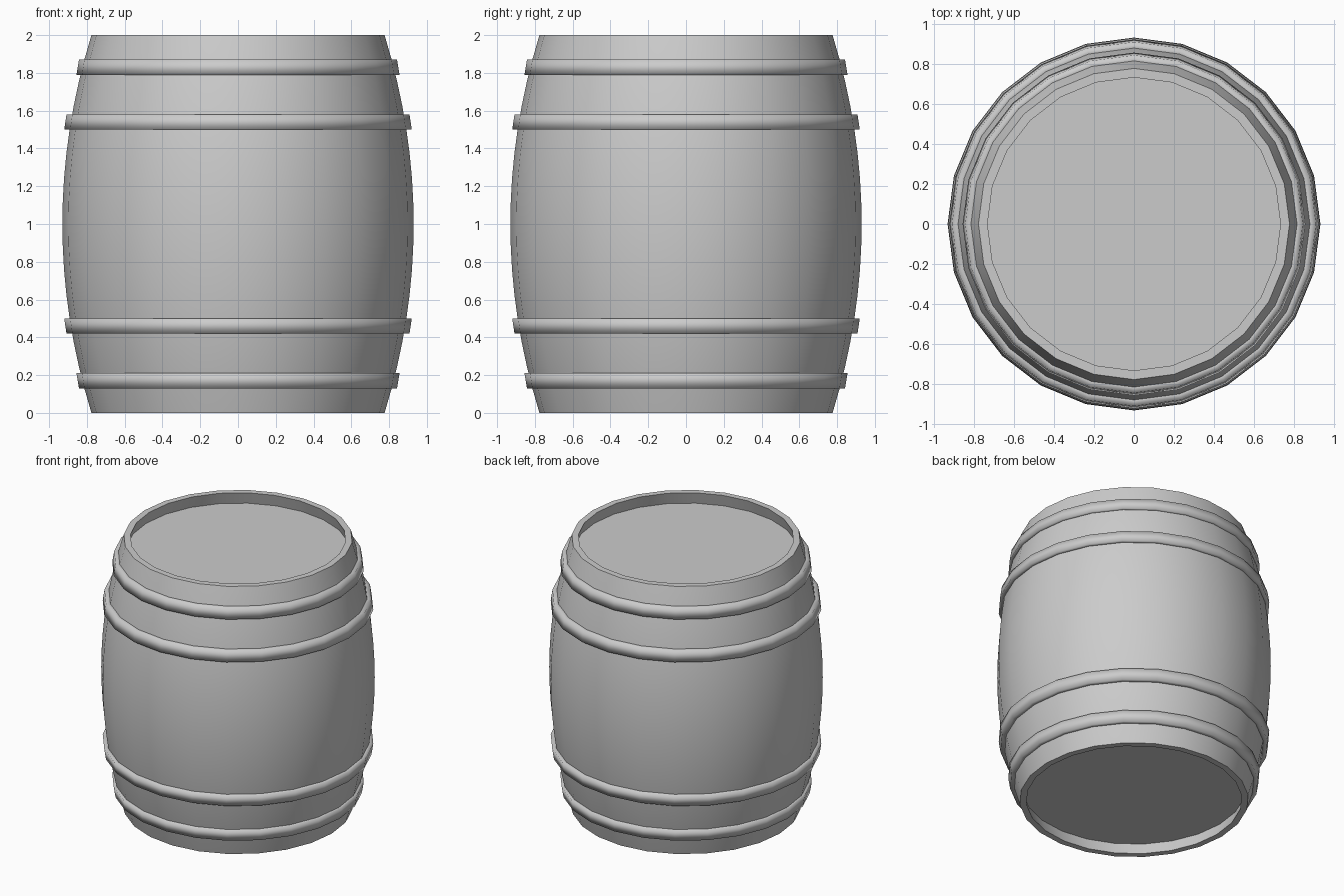
import bpy, bmesh, math

if "Cube" in bpy.data.objects:
    bpy.data.objects.remove(bpy.data.objects["Cube"])

SIDES = 24

grey = bpy.data.materials.new("plain grey")
grey.use_nodes = True
COLOUR = (0.6, 0.6, 0.6, 1)
grey.diffuse_color = COLOUR
grey.node_tree.nodes["Principled BSDF"].inputs["Base Color"].default_value = COLOUR


def bulge(z):
    """Outer radius of the staves at height z."""
    return 0.93 - 0.154 * (z - 1) ** 2


def lathe(name, profile, closed=True, smooth_angle=30):
    """Revolve (radius, height) points about z; an open profile is capped at its ends."""
    bm = bmesh.new()
    rings = []
    for r, z in profile:
        rings.append([bm.verts.new((r * math.cos(a), r * math.sin(a), z))
                      for a in (math.tau * i / SIDES for i in range(SIDES))])
    pairs = list(zip(rings, rings[1:]))
    if closed:
        pairs.append((rings[-1], rings[0]))
    for low, high in pairs:
        for i in range(SIDES):
            j = (i + 1) % SIDES
            bm.faces.new((low[i], low[j], high[j], high[i]))
    if not closed:
        bm.faces.new(rings[0])
        bm.faces.new(rings[-1])
    bmesh.ops.recalc_face_normals(bm, faces=bm.faces)
    mesh = bpy.data.meshes.new(name)
    bm.to_mesh(mesh)
    bm.free()
    mesh.materials.append(grey)
    obj = bpy.data.objects.new(name, mesh)
    bpy.context.collection.objects.link(obj)
    bpy.ops.object.select_all(action="DESELECT")
    obj.select_set(True)
    bpy.context.view_layer.objects.active = obj
    bpy.ops.object.shade_smooth_by_angle(angle=math.radians(smooth_angle))
    return obj


# Staves: bulging body with recessed ends
STEPS = 16
WALL = 0.045
RECESS = 0.09
heights = [2 * i / STEPS for i in range(STEPS + 1)]
outer = [(bulge(z), z) for z in heights]
bottom_end = [(bulge(RECESS) - WALL, RECESS), (bulge(0) - WALL, 0)]
top_end = [(r, 2 - z) for r, z in reversed(bottom_end)]
lathe("barrel_body", bottom_end + outer + top_end, closed=False)

# Hoops: slanted bands with softly rounded shading, mirrored top and bottom
for label, z0, z1, r0, r1 in (("outer", 0.13, 0.21, 0.842, 0.855),
                              ("inner", 0.42, 0.5, 0.908, 0.92)):
    band = [(r0, z0), (r1, z1), (bulge(z1) - 0.02, z1), (bulge(z0) - 0.02, z0)]
    lathe("lower_" + label + "_hoop", band, smooth_angle=120)
    lathe("upper_" + label + "_hoop", [(r, 2 - z) for r, z in band], smooth_angle=120)
